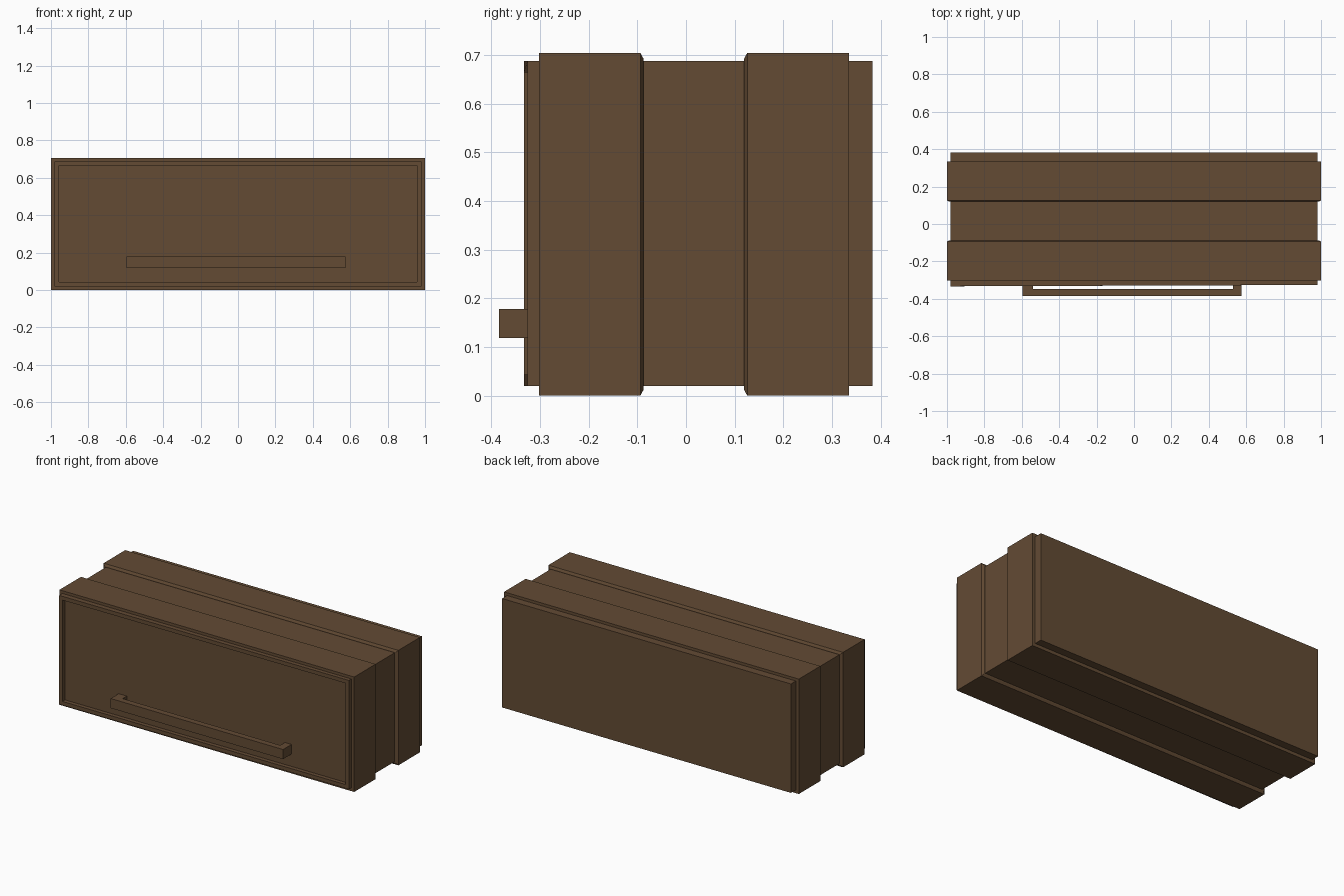
import bpy
import bmesh
from mathutils import Vector

if "Cube" in bpy.data.objects:
    bpy.data.objects.remove(bpy.data.objects["Cube"], do_unlink=True)

brown = bpy.data.materials.new("dark_brown_wood")
brown.use_nodes = True
colour = (0.125, 0.07, 0.034, 1)
brown.diffuse_color = colour
brown.node_tree.nodes["Principled BSDF"].inputs["Base Color"].default_value = colour


def add_object(name, bm):
    bmesh.ops.recalc_face_normals(bm, faces=bm.faces)
    mesh = bpy.data.meshes.new(name)
    bm.to_mesh(mesh)
    bm.free()
    mesh.materials.append(brown)
    obj = bpy.data.objects.new(name, mesh)
    bpy.context.collection.objects.link(obj)
    return obj


def add_box(bm, low, high):
    low, high = Vector(low), Vector(high)
    verts = bmesh.ops.create_cube(bm, size=1)["verts"]
    for v in verts:
        v.co = (low + high) / 2 + v.co * (high - low)
    return verts


# Drawer body: slightly skewed front with a sunken panel
bm = bmesh.new()
for v in add_box(bm, (-0.98, -0.333, 0.02), (0.98, 0.383, 0.688)):
    if v.co.y < 0 and v.co.x > 0:
        v.co.y = -0.326
bm.faces.ensure_lookup_table()
front = min(bm.faces, key=lambda f: f.calc_center_median().y)
bmesh.ops.inset_region(bm, faces=[front], thickness=0.033, depth=0)
bmesh.ops.inset_region(bm, faces=[front], thickness=0, depth=-0.025)
add_object("drawer_body", bm)


# Raised bands: the edge facing the middle tapers in towards the body
def band(name, outer_y, inner_y, taper):
    bm = bmesh.new()
    verts = add_box(bm, (-1, min(outer_y, inner_y), 0),
                    (1, max(outer_y, inner_y), 0.705))
    bm.faces.ensure_lookup_table()
    inner = min(bm.faces,
                key=lambda f: abs(f.calc_center_median().y - inner_y))
    bmesh.ops.inset_region(bm, faces=[inner], thickness=0.018, depth=0)
    for v in inner.verts:
        v.co.y += taper
    add_object(name, bm)


band("front_band", -0.302, -0.094, 0.007)
band("back_band", 0.335, 0.126, -0.007)

# Handle: a long bar joined to the sunken panel by two legs
bm = bmesh.new()
add_box(bm, (-0.595, -0.384, 0.119), (0.575, -0.347, 0.178))
for left, right in ((-0.595, -0.54), (0.53, 0.575)):
    add_box(bm, (left, -0.347, 0.119), (right, -0.298, 0.178))
add_object("handle", bm)
